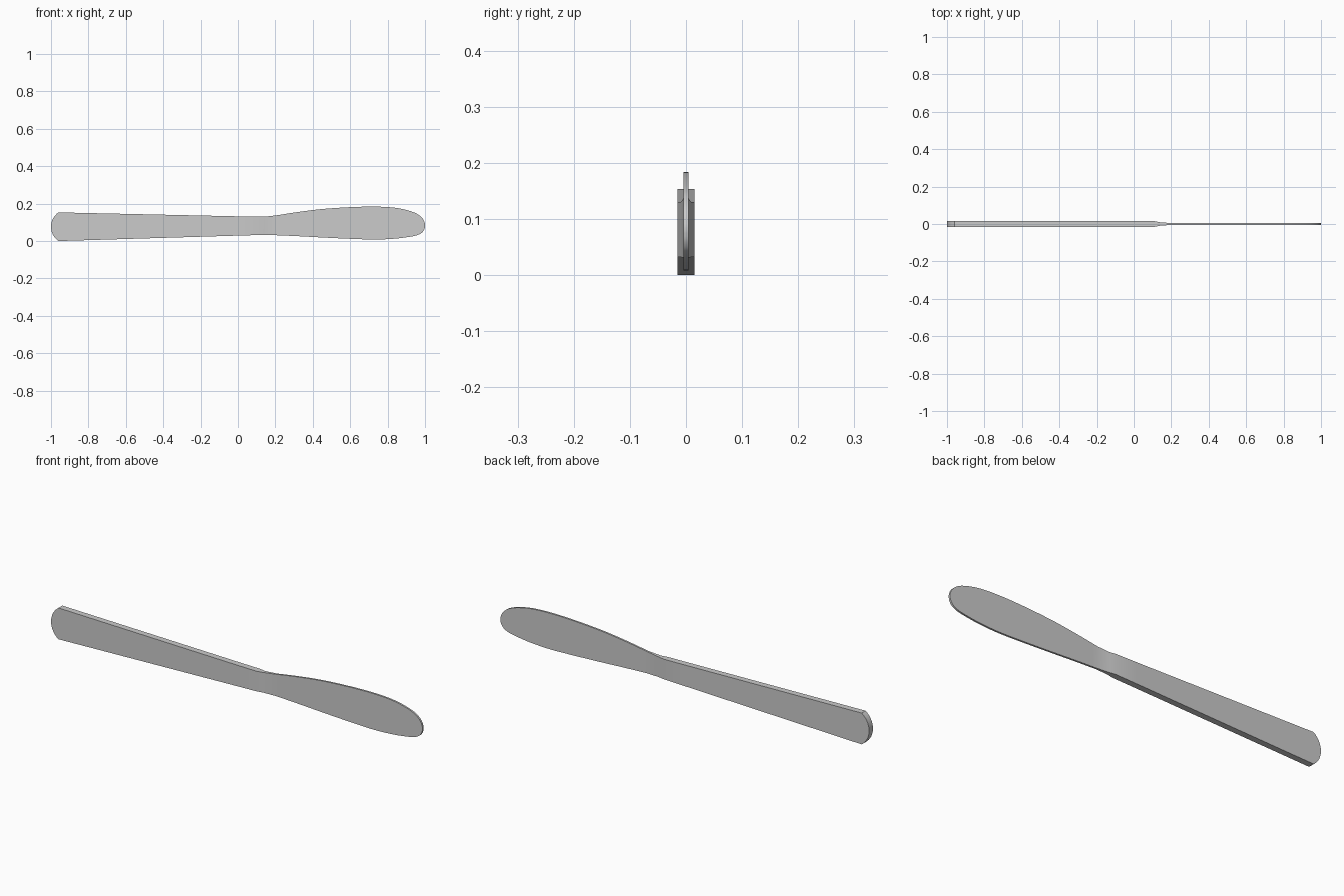
import bpy, bmesh, math

if "Cube" in bpy.data.objects:
    bpy.data.objects.remove(bpy.data.objects["Cube"])

HANDLE_T, BLADE_T = 0.015, 0.0045   # half thicknesses


def spline(points, steps):
    """Catmull-Rom curve through tuples of any length."""
    pts = [points[0]] + points + [points[-1]]
    out = []
    for p0, p1, p2, p3 in zip(pts, pts[1:], pts[2:], pts[3:]):
        for s in range(steps):
            t = s / steps
            out.append(tuple(
                0.5 * (2 * b + (c - a) * t + (2 * a - 5 * b + 4 * c - d) * t * t
                       + (3 * b - a - 3 * c + d) * t ** 3)
                for a, b, c, d in zip(p0, p1, p2, p3)))
    return out + [points[-1]]


# Sections: (x, bottom z, top z, half thickness)
sections = []

# Rounded butt of the handle
half, sag, mid = 0.0765, 0.04, 0.0765
radius = (half ** 2 + sag ** 2) / (2 * sag)
span = math.asin(half / radius)
for i in range(1, 9):
    a = span * i / 8
    h = radius * math.sin(a)
    sections.append((-1 + radius * (1 - math.cos(a)), mid - h, mid + h, HANDLE_T))

# Tapered handle and the step down to the blade
sections += [(0.0, 0.029, 0.132, HANDLE_T), (0.11, 0.032, 0.130, HANDLE_T)]

# Blade, widening then rounding off at the tip
blade = [(0.14, 0.032, 0.130, 0.009), (0.205, 0.031, 0.137, BLADE_T),
         (0.32, 0.026, 0.155, BLADE_T), (0.45, 0.019, 0.171, BLADE_T),
         (0.60, 0.012, 0.181, BLADE_T), (0.73, 0.008, 0.184, BLADE_T),
         (0.83, 0.012, 0.179, BLADE_T), (0.90, 0.020, 0.166, BLADE_T),
         (0.95, 0.029, 0.149, BLADE_T), (0.98, 0.042, 0.128, BLADE_T),
         (0.995, 0.060, 0.107, BLADE_T), (1.0, 0.078, 0.088, BLADE_T)]
sections += [blade[0]] + spline(blade[1:], 4)

# Loft rectangular sections into one closed body
bm = bmesh.new()
rings = [[bm.verts.new((x, y, z)) for y, z in ((-t, lo), (t, lo), (t, hi), (-t, hi))]
         for x, lo, hi, t in sections]
for a, b in zip(rings, rings[1:]):
    for i in range(4):
        j = (i + 1) % 4
        bm.faces.new((a[i], a[j], b[j], b[i]))
bm.faces.new(rings[0])
bm.faces.new(rings[-1])
bmesh.ops.recalc_face_normals(bm, faces=bm.faces)

mesh = bpy.data.meshes.new("butter_knife")
bm.to_mesh(mesh)
bm.free()
knife = bpy.data.objects.new("butter_knife", mesh)
bpy.context.collection.objects.link(knife)
bpy.context.view_layer.objects.active = knife
knife.select_set(True)
bpy.ops.object.shade_smooth_by_angle(angle=math.radians(25))
